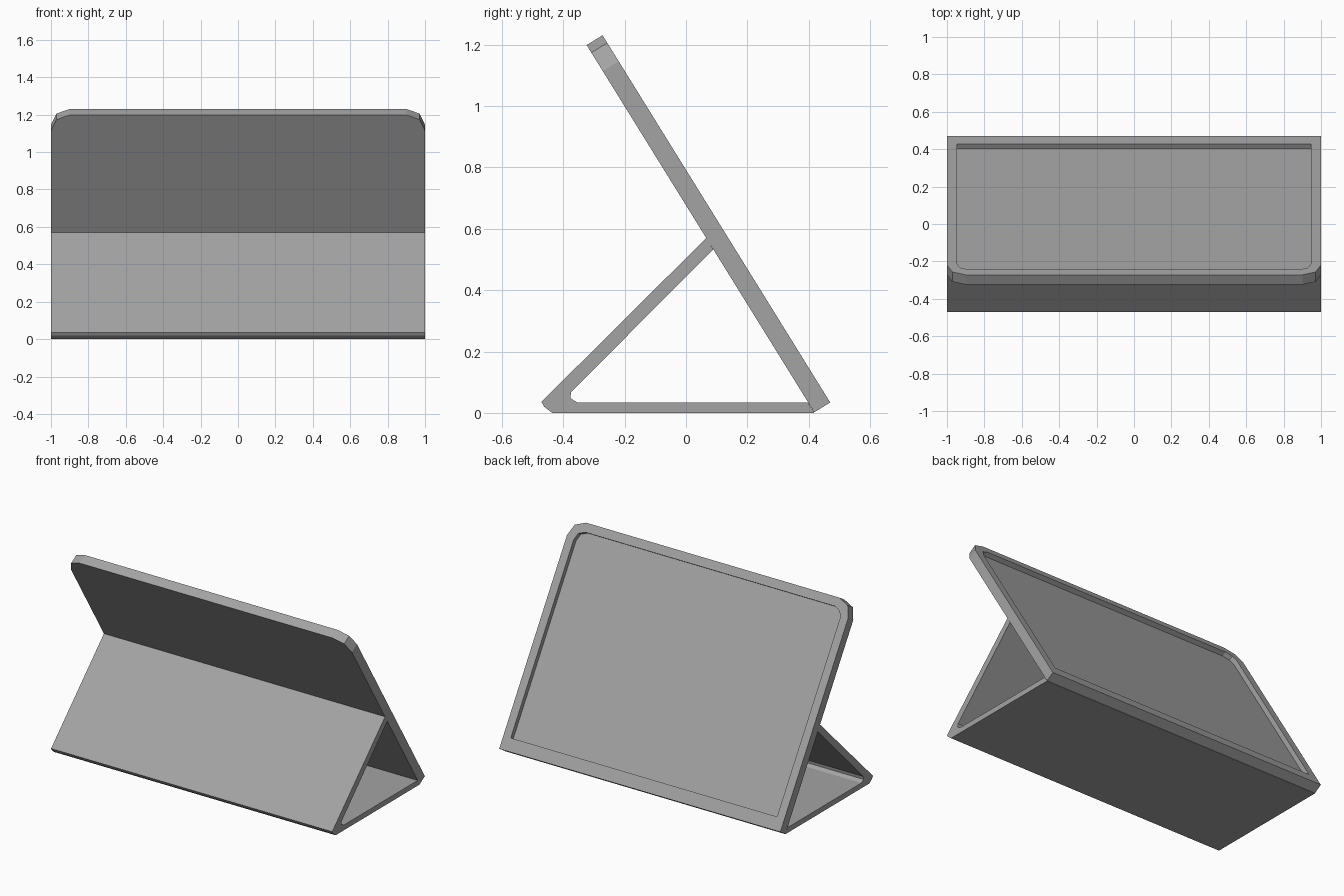
import bpy
import bmesh
from math import radians, sin, cos

if "Cube" in bpy.data.objects:
    bpy.data.objects.remove(bpy.data.objects["Cube"])

grey = bpy.data.materials.new("matte_grey")
grey.use_nodes = True
colour = (0.37, 0.37, 0.37, 1)
grey.diffuse_color = colour
grey.node_tree.nodes["Principled BSDF"].inputs["Base Color"].default_value = colour


def build_from_rings(name, rings):
    """Bridge matching rings of points in order and cap both ends."""
    bm = bmesh.new()
    loops = [[bm.verts.new(p) for p in ring] for ring in rings]
    for a, b in zip(loops, loops[1:]):
        for i in range(len(a)):
            j = (i + 1) % len(a)
            bm.faces.new((a[i], a[j], b[j], b[i]))
    bm.faces.new(loops[0])
    bm.faces.new(loops[-1])
    bmesh.ops.recalc_face_normals(bm, faces=bm.faces)
    mesh = bpy.data.meshes.new(name)
    bm.to_mesh(mesh)
    bm.free()
    mesh.materials.append(grey)
    obj = bpy.data.objects.new(name, mesh)
    bpy.context.collection.objects.link(obj)
    return obj


def tab_outline(half_width, bottom, top, radius, z):
    """Rectangle with its two upper corners rounded in two segments."""
    points = [(-half_width, bottom, z), (half_width, bottom, z)]
    for side, angles in ((1, (0, 45, 90)), (-1, (90, 135, 180))):
        for angle in map(radians, angles):
            points.append((side * (half_width - radius) + radius * cos(angle),
                           top - radius + radius * sin(angle), z))
    return points


# Leaning back panel: rounded slab with a shallow tray sunk in its rear face
thickness, depth, length = 0.061, 0.03, 1.408
outer = (1.0, 0.0, length, 0.1)
inner = (0.947, 0.08, length - 0.055, 0.06)
panel = build_from_rings("back_panel", [
    tab_outline(*outer, thickness),
    tab_outline(*outer, 0),
    tab_outline(*inner, 0),
    tab_outline(*inner, depth),
])
panel.rotation_euler.x = radians(121.8)
panel.location = (0, 0.47, 0.034)

# Folded base: floor plate and sloping brace as one side profile (y, z)
profile = [
    (0.418, 0.0), (0.397, 0.034), (-0.354, 0.034), (-0.377, 0.048),
    (-0.374, 0.068), (0.088, 0.532), (0.067, 0.571), (-0.471, 0.036),
    (-0.462, 0.02), (-0.436, 0.0),
]
build_from_rings("folded_base", [[(x, y, z) for y, z in profile] for x in (-1, 1)])
